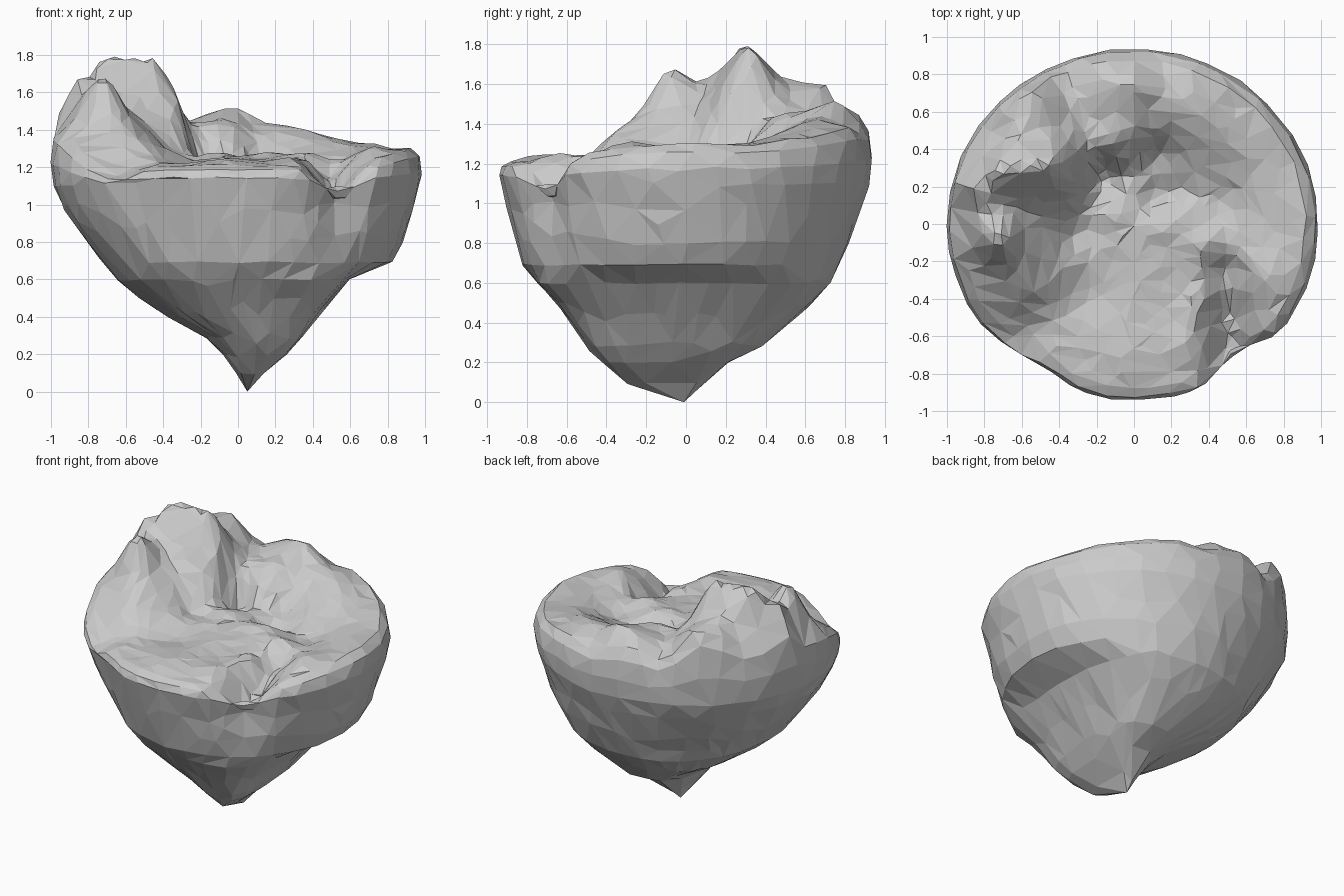
import bpy, bmesh, random
from math import sin, cos, pi, exp, radians
from mathutils import Matrix, Vector

if "Cube" in bpy.data.objects:
    bpy.data.objects.remove(bpy.data.objects["Cube"])

random.seed(4)
SEG = 80

# Body cross-sections: z, x min, x max, y min, y max
LEVELS = [(0.10, -0.01, 0.14, -0.30, 0.10), (0.20, -0.08, 0.26, -0.42, 0.22),
          (0.29, -0.17, 0.34, -0.50, 0.39), (0.40, -0.38, 0.42, -0.57, 0.52),
          (0.50, -0.52, 0.50, -0.65, 0.63), (0.60, -0.65, 0.59, -0.74, 0.72),
          (0.69, -0.72, 0.82, -0.82, 0.77), (0.80, -0.81, 0.88, -0.85, 0.82),
          (0.90, -0.88, 0.91, -0.88, 0.85), (1.00, -0.94, 0.935, -0.905, 0.89),
          (1.10, -0.985, 0.97, -0.93, 0.925)]

# Height samples on the folded top: x, y, z
TOP = [(-.96, .1, 1.4), (-.95, -.2, 1.34), (-.85, -.4, 1.28), (-.66, -.62, 1.14), (-.42, -.78, 1.2),
       (0, -.89, 1.21), (0, -.75, 1.24), (.33, -.83, 1.2), (.33, -.65, 1.23), (.53, -.66, 1.0),
       (.7, -.6, 1.2), (.94, -.2, 1.29), (.85, .42, 1.3), (.55, .72, 1.34), (.05, .9, 1.37),
       (-.45, .8, 1.42), (-.85, .42, 1.46), (-.73, -.07, 1.68), (-.85, .07, 1.57), (-.86, .17, 1.65),
       (-.7, .3, 1.79), (-.44, .3, 1.77), (-.57, .31, 1.79), (-.5, .68, 1.58), (-.34, .25, 1.6),
       (-.6, .5, 1.63), (-.55, .05, 1.48), (-.6, -.3, 1.4), (-.3, 0, 1.25), (-.45, -.5, 1.23),
       (-.25, -.3, 1.22), (.1, -.35, 1.23), (-.05, .04, 1.27), (.2, .02, 1.27), (.4, -.12, 1.27),
       (.37, -.42, 1.23), (.48, -.48, 1.06), (.48, -.27, 1.13), (.7, -.3, 1.3), (.75, .1, 1.29),
       (.45, .1, 1.2), (.15, .16, 1.15), (-.2, .24, 1.18), (.1, .33, 1.22), (-.05, .46, 1.43),
       (.35, .58, 1.4), (0, .76, 1.51), (-.3, .57, 1.45), (.62, .45, 1.33)]


def height(x, y):
    # Weighted plane fit through the nearby samples
    m, b = Matrix(((0, 0, 0),) * 3), Vector((0, 0, 0))
    for px, py, pz in TOP:
        dx, dy = px - x, py - y
        w = 1 / (dx * dx + dy * dy + 0.002) ** 2.4
        row = (1, dx, dy)
        for i in range(3):
            b[i] += w * row[i] * pz
            for j in range(3):
                m[i][j] += w * row[i] * row[j]
    m[1][1] += 4
    m[2][2] += 4
    return min(1.79, max(.98, (m.inverted() @ b)[0]))


def bump(a, centre, width, amount):
    d = (a - radians(centre) + pi) % (2 * pi) - pi
    return 1 + amount * exp(-(d / radians(width)) ** 2)


def section(level, a):
    z, x0, x1, y0, y1 = level
    cx, cy = (x0 + x1) / 2, (y0 + y1) / 2
    s = min(1, max(0, (z - 0.7) / 0.3))
    k = 1 - s + s * bump(a, -53, 9, -.08) * bump(a, -122, 14, -.06)
    if z < .65:
        k *= bump(a, -45, 24, .18) * bump(a, 45, 25, .14)
    return (cx + cos(a) * (x1 - x0) / 2 * k, cy + sin(a) * (y1 - y0) / 2 * k)


bm = bmesh.new()
angles = [2 * pi * i / SEG for i in range(SEG)]
rings = []

# Tapered underside and side wall
for lev in LEVELS:
    rings.append([bm.verts.new((*section(lev, a), lev[0])) for a in angles])

# Bulging shoulder between the wall and the rim
edge = [section(LEVELS[-1], a) for a in angles]
for f, grow in ((.4, 1.014), (.8, .998)):
    ring = []
    for x, y in edge:
        zr = height(x * .95, y * .95)
        ring.append(bm.verts.new((x * grow, y * grow, 1.1 + (zr - 1.1) * f)))
    rings.append(ring)

# Folded top, from the rim to the middle
for k in range(20):
    t = .95 * (1 - k / 20.5)
    rings.append([bm.verts.new((x * t, y * t, height(x * t, y * t))) for x, y in edge])

for lo, hi in zip(rings, rings[1:]):
    for i in range(SEG):
        j = (i + 1) % SEG
        bm.faces.new((lo[i], lo[j], hi[j], hi[i]))

tip = bm.verts.new((.05, -.01, 0))
mid = bm.verts.new((0, 0, height(0, 0)))
for i in range(SEG):
    j = (i + 1) % SEG
    bm.faces.new((tip, rings[0][j], rings[0][i]))
    bm.faces.new((mid, rings[-1][i], rings[-1][j]))

# Merge crowded points, then roughen slightly so the facets break up
bmesh.ops.remove_doubles(bm, verts=bm.verts[:], dist=.025)
for v in bm.verts:
    if v.co.z > .25:
        v.co += Vector([random.uniform(-.005, .005) for _ in range(3)])
bmesh.ops.triangulate(bm, faces=bm.faces[:])
bmesh.ops.recalc_face_normals(bm, faces=bm.faces[:])

mesh = bpy.data.meshes.new("folded_rock")
bm.to_mesh(mesh)
bm.free()
rock = bpy.data.objects.new("folded_rock", mesh)
bpy.context.collection.objects.link(rock)

# Reduce to coarse irregular facets
dec = rock.modifiers.new("facets", 'DECIMATE')
dec.ratio = 1300 / len(mesh.polygons)
